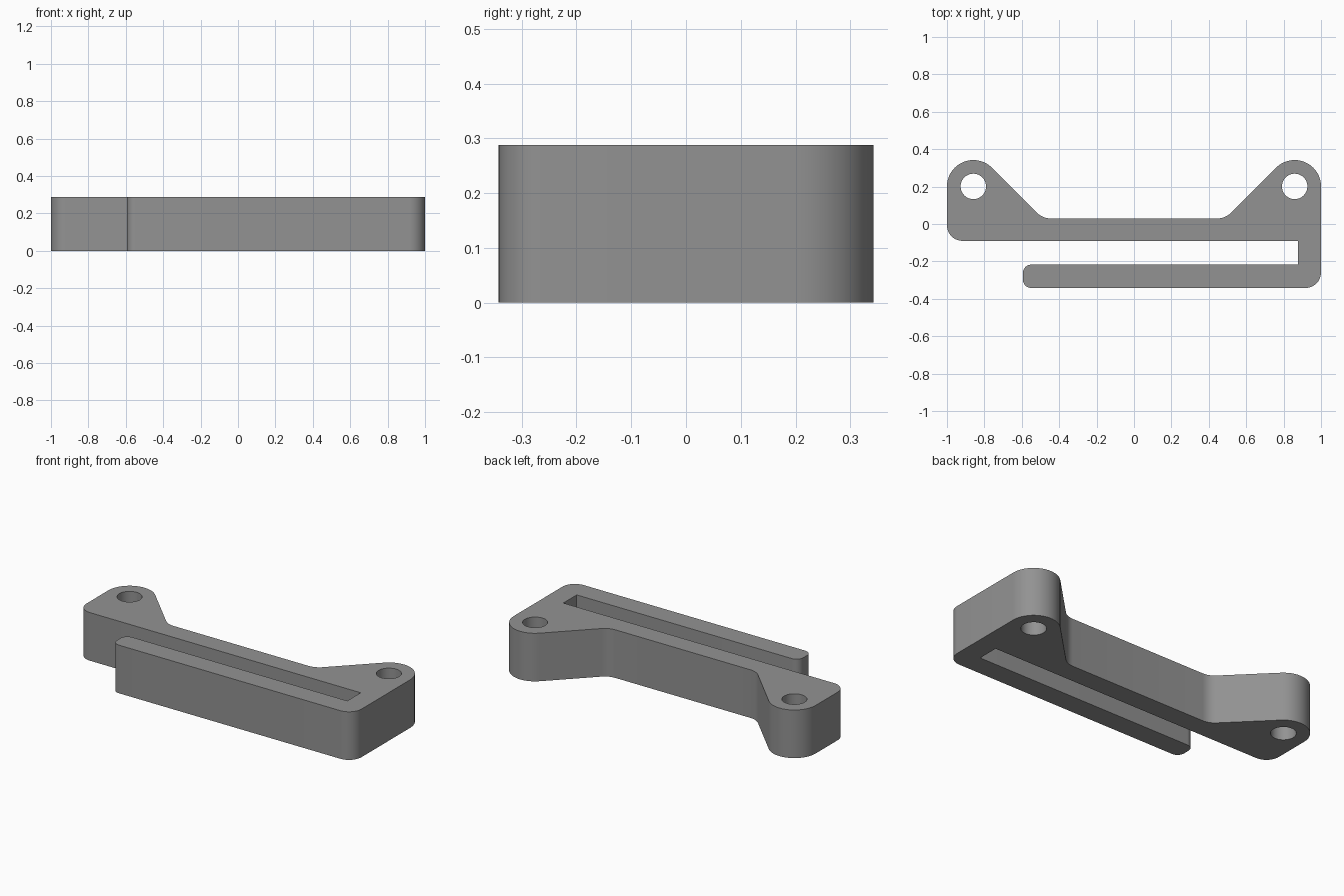
import bpy, bmesh, math
from mathutils import Vector

if "Cube" in bpy.data.objects:
    bpy.data.objects.remove(bpy.data.objects["Cube"])

HEIGHT = 0.288
EAR = Vector((0.859, 0.201))   # centre of each screw ear
EAR_R, HOLE_R = 0.141, 0.068
TOP = EAR.y + EAR_R
DIAG = EAR.x - EAR_R * math.tan(math.pi / 8)  # where ear top meets the 45 degree flank
FLANK = DIAG - (TOP - 0.03)                   # where the flank meets the bar

# Outline corners, counter-clockwise: x, y, fillet radius
corners = [
    (-1, -0.09, 0.083), (0.876, -0.09, 0), (0.876, -0.217, 0),
    (-0.594, -0.217, 0.045), (-0.594, -TOP, 0.045), (1, -TOP, 0.083),
    (1, TOP, EAR_R), (DIAG, TOP, EAR_R), (FLANK, 0.03, 0.1),
    (-FLANK, 0.03, 0.1), (-DIAG, TOP, EAR_R), (-1, TOP, EAR_R),
]


def rounded(points):
    """Replace each corner by an arc of its radius."""
    out = []
    for i, (x, y, r) in enumerate(points):
        p = Vector((x, y))
        if r == 0:
            out.append(p)
            continue
        a = (Vector(points[i - 1][:2]) - p).normalized()
        b = (Vector(points[(i + 1) % len(points)][:2]) - p).normalized()
        half = a.angle(b) / 2
        centre = p + (a + b).normalized() * r / math.sin(half)
        start = p + a * r / math.tan(half) - centre
        end = p + b * r / math.tan(half) - centre
        sweep = math.atan2(start.x * end.y - start.y * end.x, start.dot(end))
        n = max(4, round(abs(sweep) / math.radians(7.5)))
        for k in range(n + 1):
            t = sweep * k / n
            c, s = math.cos(t), math.sin(t)
            out.append(centre + Vector((c * start.x - s * start.y,
                                        s * start.x + c * start.y)))
    return out


def circle(x, y, r, n=48):
    return [Vector((x + r * math.cos(2 * math.pi * k / n),
                    y + r * math.sin(2 * math.pi * k / n))) for k in range(n)]


# Flat profile with two screw holes, extruded upward
bm = bmesh.new()
for loop in (rounded(corners), circle(EAR.x, EAR.y, HOLE_R), circle(-EAR.x, EAR.y, HOLE_R)):
    vs = [bm.verts.new((p.x, p.y, 0)) for p in loop]
    for i, v in enumerate(vs):
        bm.edges.new((vs[i - 1], v))
bmesh.ops.remove_doubles(bm, verts=bm.verts[:], dist=1e-4)
bmesh.ops.triangle_fill(bm, use_beauty=True, use_dissolve=False, edges=bm.edges[:])
ext = bmesh.ops.extrude_face_region(bm, geom=bm.faces[:], use_keep_orig=True)
bmesh.ops.translate(bm, vec=(0, 0, HEIGHT),
                    verts=[g for g in ext["geom"] if isinstance(g, bmesh.types.BMVert)])
bmesh.ops.recalc_face_normals(bm, faces=bm.faces[:])

mesh = bpy.data.meshes.new("mounting_clip")
bm.to_mesh(mesh)
bm.free()
clip = bpy.data.objects.new("mounting_clip", mesh)
bpy.context.collection.objects.link(clip)

grey = bpy.data.materials.new("mid_grey")
grey.diffuse_color = (0.29, 0.29, 0.29, 1)
grey.use_nodes = True
grey.node_tree.nodes["Principled BSDF"].inputs["Base Color"].default_value = grey.diffuse_color
mesh.materials.append(grey)

bpy.context.view_layer.objects.active = clip
clip.select_set(True)
bpy.ops.object.shade_smooth_by_angle(angle=math.radians(30))
